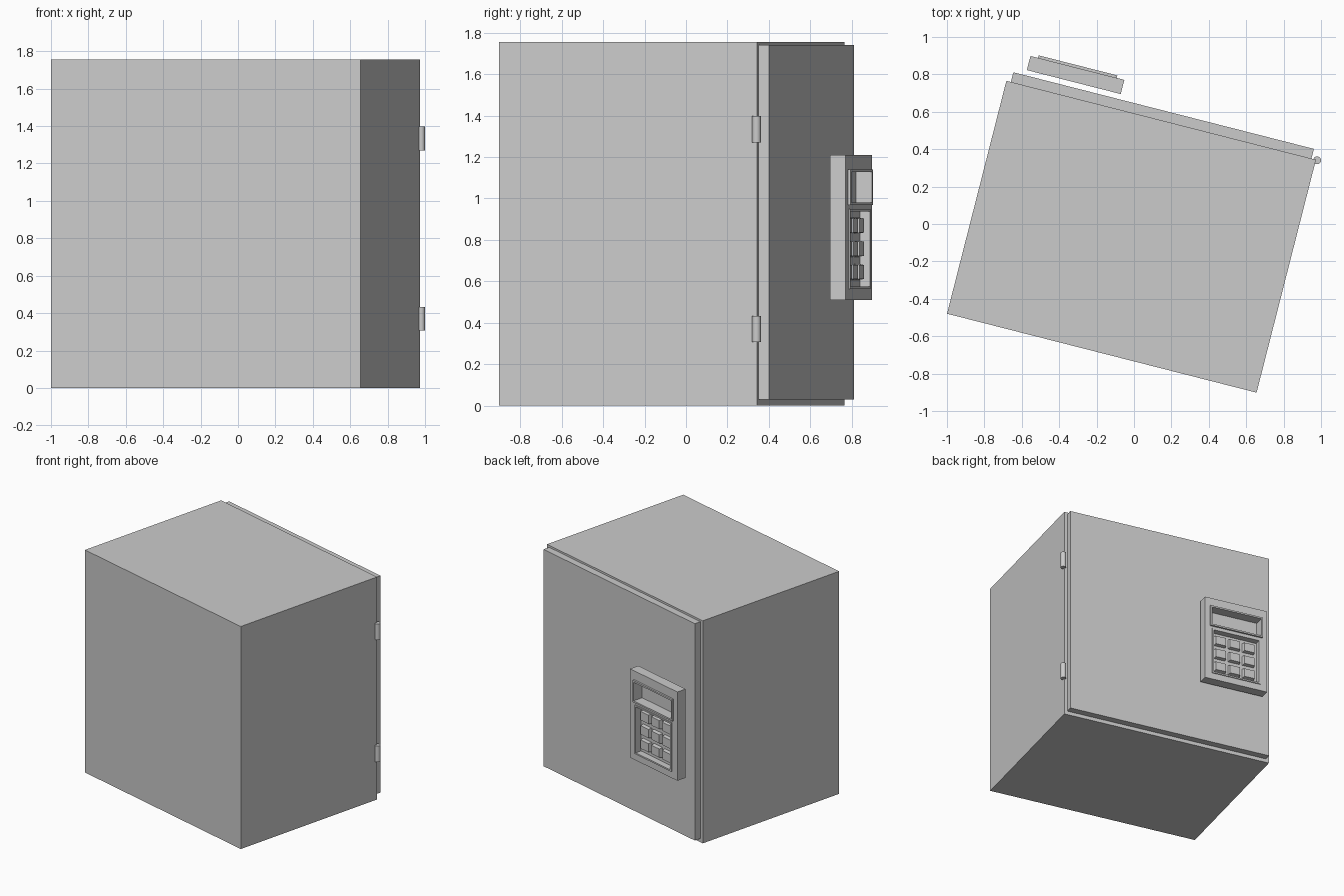
import bpy, bmesh, math
from mathutils import Matrix, Vector

cube = bpy.data.objects.get("Cube")
if cube:
    bpy.data.objects.remove(cube, do_unlink=True)

# Whole safe is turned on the ground
PLACE = Matrix.Translation((-0.0135, -0.068, 0)) @ Matrix.Rotation(math.radians(-14.3), 4, "Z")

grey = bpy.data.materials.new("light grey")
grey.use_nodes = True
colour = (0.6, 0.6, 0.6, 1)
grey.diffuse_color = colour
grey.node_tree.nodes["Principled BSDF"].inputs["Base Color"].default_value = colour


def finish(name, bm):
    bmesh.ops.recalc_face_normals(bm, faces=bm.faces)
    mesh = bpy.data.meshes.new(name)
    bm.to_mesh(mesh)
    bm.free()
    mesh.materials.append(grey)
    ob = bpy.data.objects.new(name, mesh)
    ob.matrix_world = PLACE
    bpy.context.collection.objects.link(ob)
    return ob


def loft(name, cx, cz, sections, cap_start=True):
    """Join rectangles (half width, half height, y) along y."""
    bm = bmesh.new()
    rings = []
    for hw, hh, y in sections:
        rings.append([bm.verts.new((cx + sx * hw, y, cz + sz * hh))
                      for sx, sz in ((-1, -1), (1, -1), (1, 1), (-1, 1))])
    for a, b in zip(rings, rings[1:]):
        for i in range(4):
            j = (i + 1) % 4
            bm.faces.new((a[i], a[j], b[j], b[i]))
    if cap_start:
        bm.faces.new(rings[0])
    bm.faces.new(rings[-1])
    return finish(name, bm)


def box(name, cx, cz, hw, hh, y0, y1):
    return loft(name, cx, cz, [(hw, hh, y0), (hw, hh, y1)])


# Cabinet and door
box("cabinet", 0, 0.8775, 0.854, 0.8775, -0.6425, 0.6425)
box("door", 0, 0.885, 0.829, 0.855, 0.6425, 0.696)

# Hinges
for name, z in (("lower_hinge", 0.37), ("upper_hinge", 1.333)):
    bm = bmesh.new()
    bmesh.ops.create_cone(bm, cap_ends=True, segments=24, radius1=0.021, radius2=0.021,
                          depth=0.127, matrix=Matrix.Translation((0.861, 0.641, z)))
    hinge = finish(name, bm)
    bpy.ops.object.select_all(action="DESELECT")
    hinge.select_set(True)
    bpy.context.view_layer.objects.active = hinge
    bpy.ops.object.shade_smooth_by_angle()

# Lock panel with two openings, each lined by a raised recessed tray
PX = -0.503
FRONT = 0.803
panel = box("lock_panel", PX, 0.86, 0.259, 0.35, 0.725, FRONT)
trays = (("display_tray", 1.054, 0.217, 0.086, 0.013, 0.817, 0.737),
         ("keypad_tray", 0.755, 0.201, 0.193, 0.012, 0.810, 0.760))
for name, z, hw, hh, rim, top, floor in trays:
    cutter = box("cutter", PX, z, hw - rim / 2, hh - rim / 2, floor - 0.004, 0.9)
    bpy.context.view_layer.update()
    mod = panel.modifiers.new("opening", "BOOLEAN")
    mod.operation = "DIFFERENCE"
    mod.solver = "EXACT"
    mod.object = cutter
    bpy.context.view_layer.objects.active = panel
    bpy.ops.object.modifier_apply(modifier=mod.name)
    bpy.data.objects.remove(cutter, do_unlink=True)
    loft(name, PX, z, [(hw, hh, FRONT - 0.001), (hw, hh, top),
                       (hw - rim, hh - rim, top), (hw - rim, hh - rim, floor)],
         cap_start=False)

# Three by three tapered keys
for row in range(3):
    for col in range(3):
        loft(f"key_{row + 1}_{col + 1}", PX + (col - 1) * 0.119, 0.757 + (1 - row) * 0.112,
             [(0.048, 0.039, 0.758), (0.042, 0.034, 0.787)])
